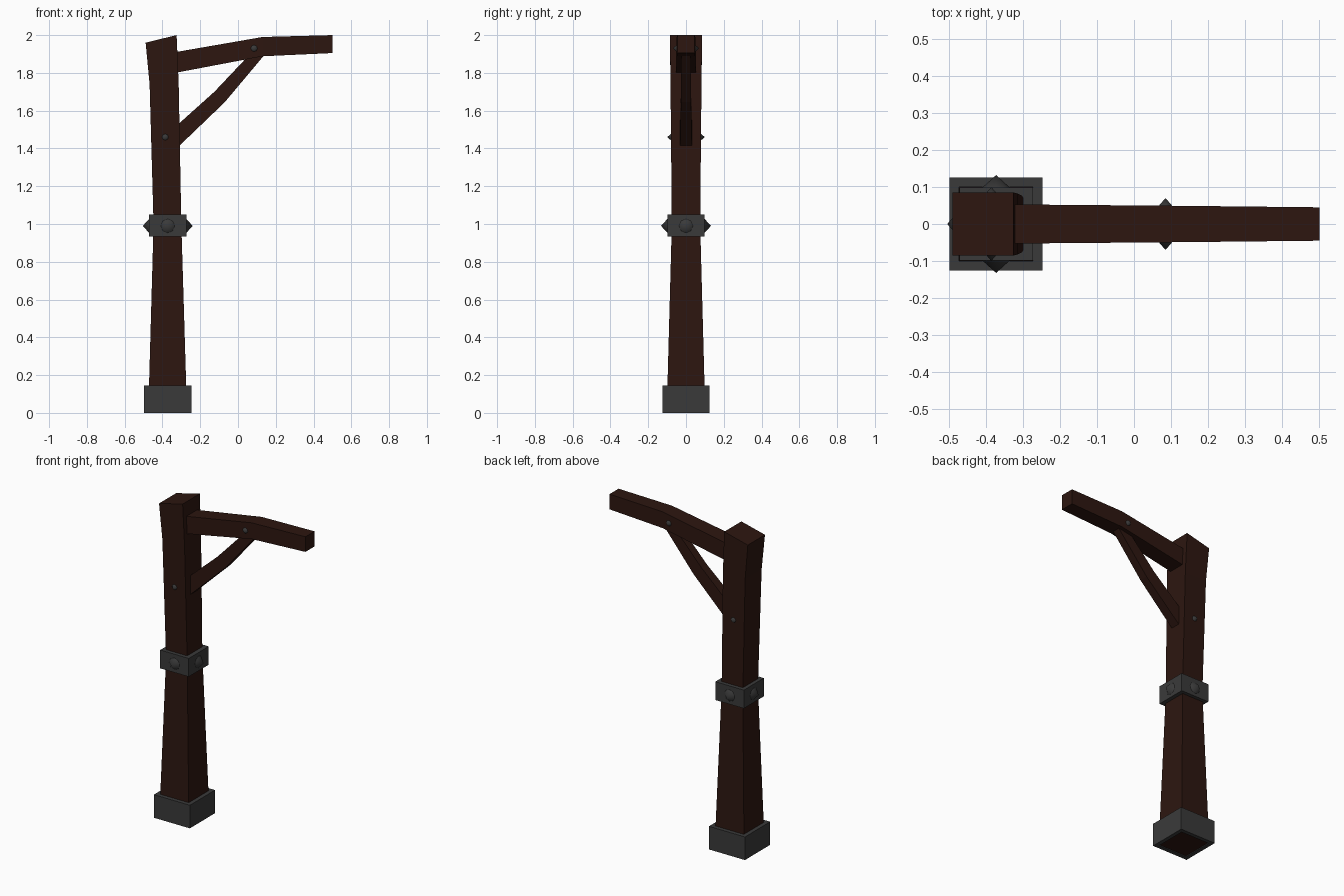
import bpy, bmesh
from math import pi
from mathutils import Vector

if "Cube" in bpy.data.objects:
    bpy.data.objects.remove(bpy.data.objects["Cube"])


def material(name, rgb):
    m = bpy.data.materials.new(name)
    m.diffuse_color = (*rgb, 1)
    m.use_nodes = True
    m.node_tree.nodes["Principled BSDF"].inputs["Base Color"].default_value = m.diffuse_color
    return m


WOOD = material("dark_wood", (0.026, 0.008, 0.005))
IRON = material("iron", (0.042, 0.042, 0.042))
CX = -0.372  # post axis


def finish(name, bm, mat):
    bmesh.ops.recalc_face_normals(bm, faces=bm.faces)
    me = bpy.data.meshes.new(name)
    bm.to_mesh(me)
    bm.free()
    me.materials.append(mat)
    ob = bpy.data.objects.new(name, me)
    bpy.context.collection.objects.link(ob)
    return ob


def timber(name, sections):
    """Loft rectangular sections: (edge point a xz, edge point b xz, half depth)."""
    bm = bmesh.new()
    rings = [[bm.verts.new((p[0], s * h, p[1])) for p, s in
              ((a, -1), (b, -1), (b, 1), (a, 1))] for a, b, h in sections]
    for r, q in zip(rings, rings[1:]):
        for i in range(4):
            j = (i + 1) % 4
            bm.faces.new((r[i], r[j], q[j], q[i]))
    bm.faces.new(rings[0])
    bm.faces.new(rings[-1])
    return finish(name, bm, WOOD)


def band(name, outer, inner, z0, z1):
    """Hollow square iron band around the post."""
    bm = bmesh.new()
    corners = ((-1, -1), (1, -1), (1, 1), (-1, 1))
    loops = [[bm.verts.new((CX + x * r, y * r, z)) for x, y in corners]
             for r, z in ((outer, z0), (outer, z1), (inner, z1), (inner, z0))]
    for k in range(4):
        a, b = loops[k], loops[(k + 1) % 4]
        for i in range(4):
            j = (i + 1) % 4
            bm.faces.new((a[i], a[j], b[j], b[i]))
    return finish(name, bm, IRON)


def stud(name, base, direction, radius, height):
    """Pointed nail head facing along direction."""
    d = Vector(direction)
    bm = bmesh.new()
    bmesh.ops.create_cone(bm, cap_ends=True, segments=8, radius1=radius,
                          radius2=0, depth=height)
    ob = finish(name, bm, IRON)
    for f in ob.data.polygons:
        f.use_smooth = len(f.vertices) == 3
    ob.rotation_euler = d.to_track_quat('Z', 'Y').to_euler()
    ob.location = Vector(base) + d * height / 2
    return ob


# Wooden parts
timber("post", [((-0.475, 0.005), (-0.27, 0.005), 0.102),
                ((-0.447, 1.0), (-0.30, 1.0), 0.075),
                ((-0.468, 1.74), (-0.314, 1.74), 0.082),
                ((-0.489, 1.96), (-0.325, 2.0), 0.085)])
timber("beam", [((-0.36, 1.795), (-0.36, 1.905), 0.053),
                ((0.13, 1.888), (0.13, 1.99), 0.049),
                ((0.5, 1.905), (0.5, 2.0), 0.045)])
timber("brace", [((-0.32, 1.405), (-0.32, 1.525), 0.031),
                 ((-0.07, 1.645), (-0.125, 1.70), 0.027),
                 ((0.14, 1.895), (0.05, 1.885), 0.025)])

# Iron bands
band("foot_band", 0.125, 0.10, 0.0, 0.145)
band("middle_band", 0.099, 0.072, 0.935, 1.05)

# Studs on the middle band
for i, (x, y) in enumerate(((1, 0), (-1, 0), (0, 1), (0, -1))):
    stud(f"band_stud_{i}", (CX + x * 0.095, y * 0.095, 0.99), (x, y, 0), 0.041, 0.037)

# Nails through the post and beam
for side in (-1, 1):
    stud(f"post_nail_{side}", (-0.385, side * 0.077, 1.46), (0, side, 0), 0.019, 0.023)
    stud(f"beam_nail_{side}", (0.085, side * 0.048, 1.93), (0, side, 0), 0.019, 0.022)
